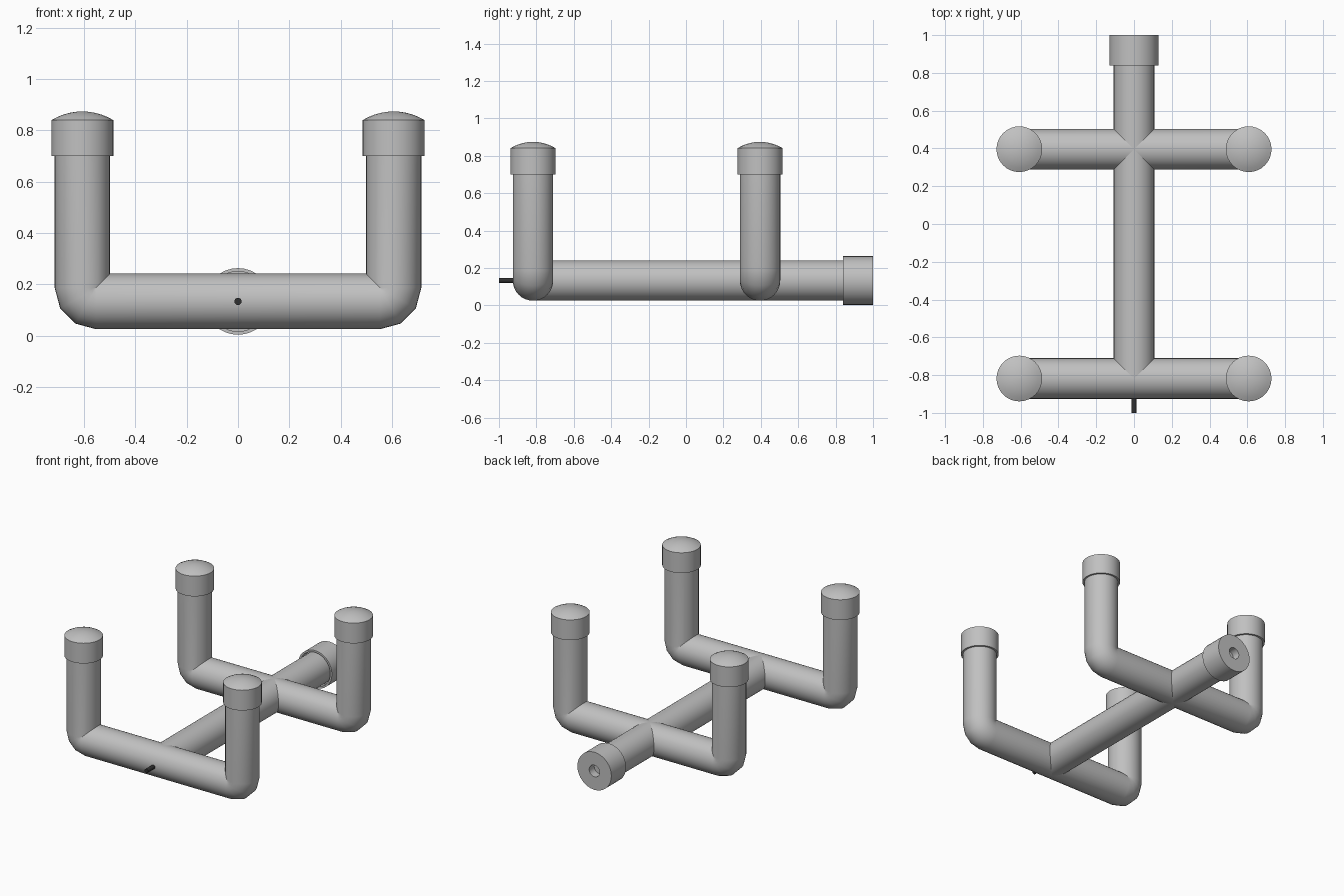
import bpy, bmesh, math
from mathutils import Vector, Matrix

if "Cube" in bpy.data.objects:
    bpy.data.objects.remove(bpy.data.objects["Cube"])

SEG = 32
R = 0.108          # pipe radius
Z = 0.133          # height of the pipe centre lines
LEG_X = 0.607      # leg centre line
BARS = {"front": -0.818, "rear": 0.396}


def material(name, rgb):
    m = bpy.data.materials.new(name)
    m.diffuse_color = (*rgb, 1)
    m.use_nodes = True
    m.node_tree.nodes["Principled BSDF"].inputs["Base Color"].default_value = m.diffuse_color
    return m


GREY = material("pipe grey", (0.53, 0.53, 0.53))
BLACK = material("dark pin", (0.03, 0.03, 0.03))


def finish(name, bm, mat, angle=35):
    bmesh.ops.recalc_face_normals(bm, faces=bm.faces)
    me = bpy.data.meshes.new(name)
    bm.to_mesh(me)
    bm.free()
    ob = bpy.data.objects.new(name, me)
    bpy.context.collection.objects.link(ob)
    me.materials.append(mat)
    bpy.ops.object.select_all(action='DESELECT')
    ob.select_set(True)
    bpy.context.view_layer.objects.active = ob
    bpy.ops.object.shade_smooth_by_angle(angle=math.radians(angle))
    return ob


def skin(name, rings, mat):
    """Bridge a list of point rings and close both ends."""
    bm = bmesh.new()
    loops = [[bm.verts.new(p) for p in ring] for ring in rings]
    for a, b in zip(loops, loops[1:]):
        for i in range(SEG):
            j = (i + 1) % SEG
            bm.faces.new((a[i], a[j], b[j], b[i]))
    bm.faces.new(loops[0])
    bm.faces.new(loops[-1])
    return finish(name, bm, mat)


def lathe(name, profile, origin, mat, along_y=False):
    """Spin (radius, height) pairs around z, or around y."""
    rot = Matrix.Rotation(-math.pi / 2, 3, 'X') if along_y else Matrix.Identity(3)
    rings = []
    for r, h in profile:
        rings.append([Vector(origin) + rot @ Vector((r * math.cos(t), r * math.sin(t), h))
                      for t in (2 * math.pi * i / SEG for i in range(SEG))])
    return skin(name, rings, mat)


def u_pipe(name, y):
    """Pipe swept down one leg, round both elbows and up the other leg."""
    bend, top = 0.053, 0.82
    cx, cz = LEG_X - bend, Z + bend
    right = [(cx + bend * math.sin(a), cz - bend * math.cos(a), a)
             for a in (math.radians(d) for d in (0, 30, 60, 90))]
    right.append((LEG_X, top, math.pi / 2))
    path = [(-x, z, -a) for x, z, a in reversed(right)] + right
    rings = []
    for x, z, a in path:
        out = Vector((math.sin(a), 0, -math.cos(a)))
        rings.append([Vector((x, y, z)) + R * (out * math.cos(t) + Vector((0, math.sin(t), 0)))
                      for t in (2 * math.pi * i / SEG for i in range(SEG))])
    return skin(name, rings, mat=GREY)


# Domed cap profile for the leg tops
cap_r, rise = 0.121, 0.034
ball = (cap_r ** 2 + rise ** 2) / (2 * rise)
half = math.asin(cap_r / ball)
dome = [(ball * math.sin(half * f), 0.84 + rise - ball + ball * math.cos(half * f))
        for f in (1, 0.8, 0.6, 0.4, 0.2, 0.03)]
leg_cap = [(0.1, 0.70), (cap_r, 0.70)] + dome

# Cross pipes with upright legs and their caps
for label, y in BARS.items():
    u_pipe(label + "_cross_pipe", y)
    for side, x in (("left", -LEG_X), ("right", LEG_X)):
        lathe(f"{label}_{side}_leg_cap", leg_cap, (x, y, 0), GREY)

# Long centre pipe
lathe("centre_pipe", [(R, BARS["front"]), (R, 0.93)], (0, 0, Z), GREY, True)

# Rear end cap: open lip at the front, drilled hole at the back
lathe("rear_end_cap",
      [(0.1, 0.89), (0.117, 0.89), (0.117, 0.84), (0.13, 0.84), (0.13, 1.0),
       (0.04, 1.0), (0.04, 0.945)],
      (0, 0, Z), GREY, True)

# Small pin at the front
lathe("front_pin", [(0.014, -1.0), (0.014, -0.85)], (0, 0, Z), BLACK, True)
